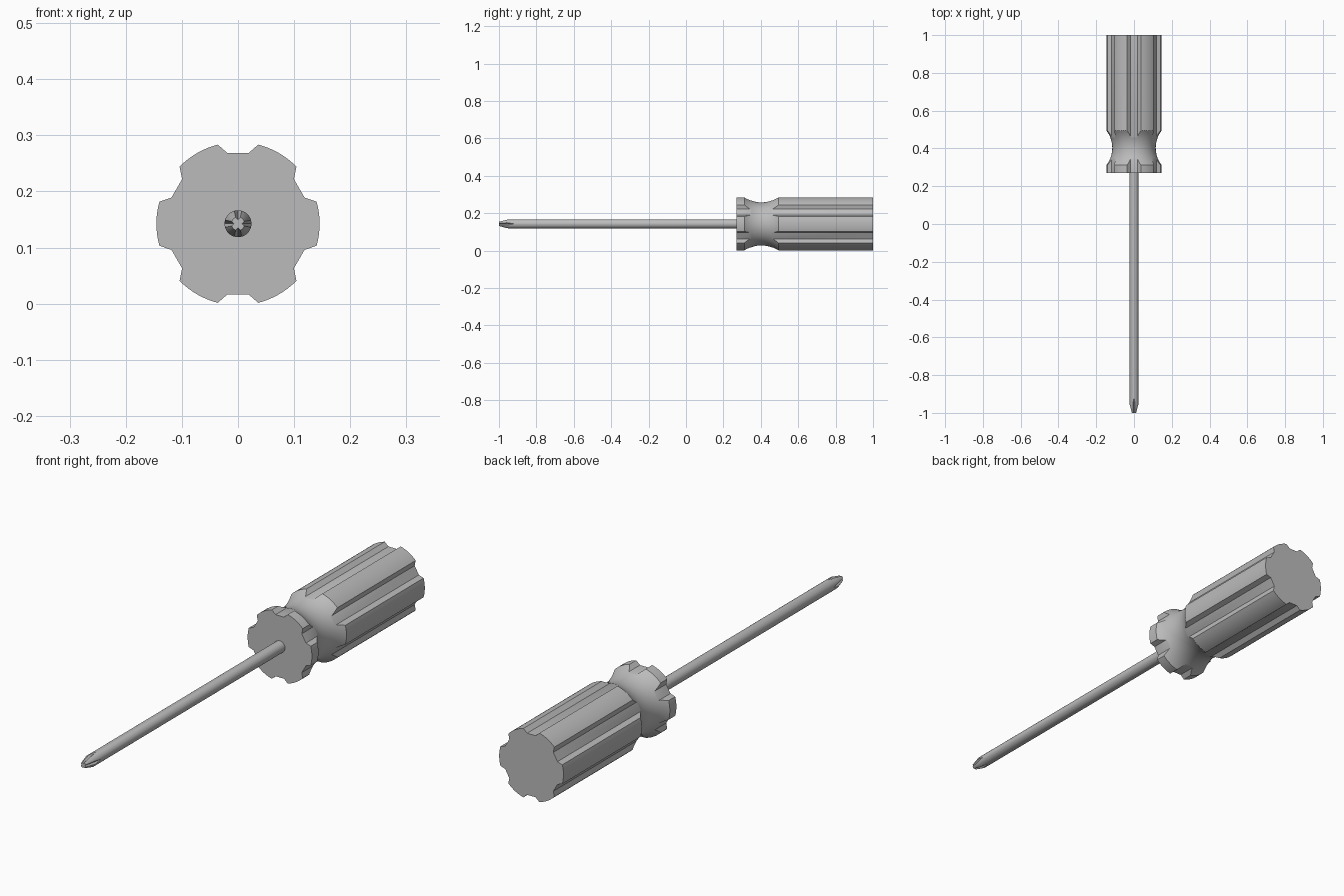
import bpy
import bmesh
import math
from mathutils import Vector

AXIS_Z = 0.1425      # height of the tool's long axis
HANDLE_R = 0.1455
SHAFT_R = 0.024

cube = bpy.data.objects.get("Cube")
if cube:
    bpy.data.objects.remove(cube, do_unlink=True)

grey = bpy.data.materials.new("plain grey")
grey.use_nodes = True
colour = (0.5, 0.5, 0.5, 1)
grey.diffuse_color = colour
grey.node_tree.nodes["Principled BSDF"].inputs["Base Color"].default_value = colour


def point(radius, angle, y):
    return Vector((radius * math.cos(angle), y, AXIS_Z + radius * math.sin(angle)))


def loft(bm, rings):
    """Skin a closed solid through rings with equal point counts."""
    loops = [[bm.verts.new(p) for p in ring] for ring in rings]
    count = len(loops[0])
    for a, b in zip(loops, loops[1:]):
        for i in range(count):
            j = (i + 1) % count
            bm.faces.new((a[i], a[j], b[j], b[i]))
    bm.faces.new(loops[0])
    bm.faces.new(loops[-1])


def lathe(bm, profile, segments):
    loft(bm, [[point(r, math.tau * i / segments, y) for i in range(segments)]
              for y, r in profile])


def finish(name, bm):
    bmesh.ops.recalc_face_normals(bm, faces=bm.faces)
    mesh = bpy.data.meshes.new(name)
    bm.to_mesh(mesh)
    bm.free()
    mesh.materials.append(grey)
    obj = bpy.data.objects.new(name, mesh)
    bpy.context.collection.objects.link(obj)
    return obj


def cut(obj, cutter, operation):
    """Apply a boolean and discard the cutter."""
    cutter.hide_render = True
    mod = obj.modifiers.new("cut", "BOOLEAN")
    mod.operation = operation
    mod.solver = "EXACT"
    mod.object = cutter
    select(obj)
    bpy.ops.object.modifier_apply(modifier=mod.name)
    bpy.data.objects.remove(cutter, do_unlink=True)


def select(obj):
    bpy.ops.object.select_all(action="DESELECT")
    obj.select_set(True)
    bpy.context.view_layer.objects.active = obj


# Handle: six rounded lobes separated by flat-bottomed flutes
edge = math.atan2(0.036, 0.141)
floor = math.atan2(0.019, 0.126)
floor_r = math.hypot(0.019, 0.126)
section = []
for k in range(6):
    groove = math.radians(30 + 60 * k)
    section += [(floor_r, groove - floor), (floor_r, groove + floor)]
    start, span = groove + edge, math.radians(60) - 2 * edge
    section += [(HANDLE_R, start + span * i / 8) for i in range(9)]
bm = bmesh.new()
loft(bm, [[point(r, a, y) for r, a in section] for y in (0.27, 1.0)])
handle = finish("handle", bm)

# Concave neck: keep only what lies inside a waisted envelope
waist_y, waist_r, arc_r = 0.403, 0.115, 0.15
profile = [(0.2, 0.2)]
for i in range(25):
    a = math.radians(-50 + 100 * i / 24)
    profile.append((waist_y + arc_r * math.sin(a),
                    waist_r + arc_r * (1 - math.cos(a))))
profile.append((1.1, 0.2))
bm = bmesh.new()
lathe(bm, profile, 72)
cut(handle, finish("neck_envelope", bm), "INTERSECT")

# Shaft with a tapered end
bm = bmesh.new()
lathe(bm, [(-1.0, 0.012), (-0.955, SHAFT_R), (0.29, SHAFT_R)], 40)
shaft = finish("shaft", bm)

# Cross tip: four sloping V grooves
bm = bmesh.new()
for k in range(4):
    turn = k * math.pi / 2
    rings = []
    for y, valley in ((-1.02, 0.003), (-0.90, 0.028)):
        half = 0.06 - valley
        out = math.hypot(0.06, half)
        swing = math.atan2(half, 0.06)
        rings.append([point(valley, turn, y), point(out, turn + swing, y),
                      point(out, turn - swing, y)])
    loft(bm, rings)
cut(shaft, finish("tip_grooves", bm), "DIFFERENCE")

for obj in (handle, shaft):
    select(obj)
    bpy.ops.object.shade_smooth_by_angle(angle=math.radians(25))
